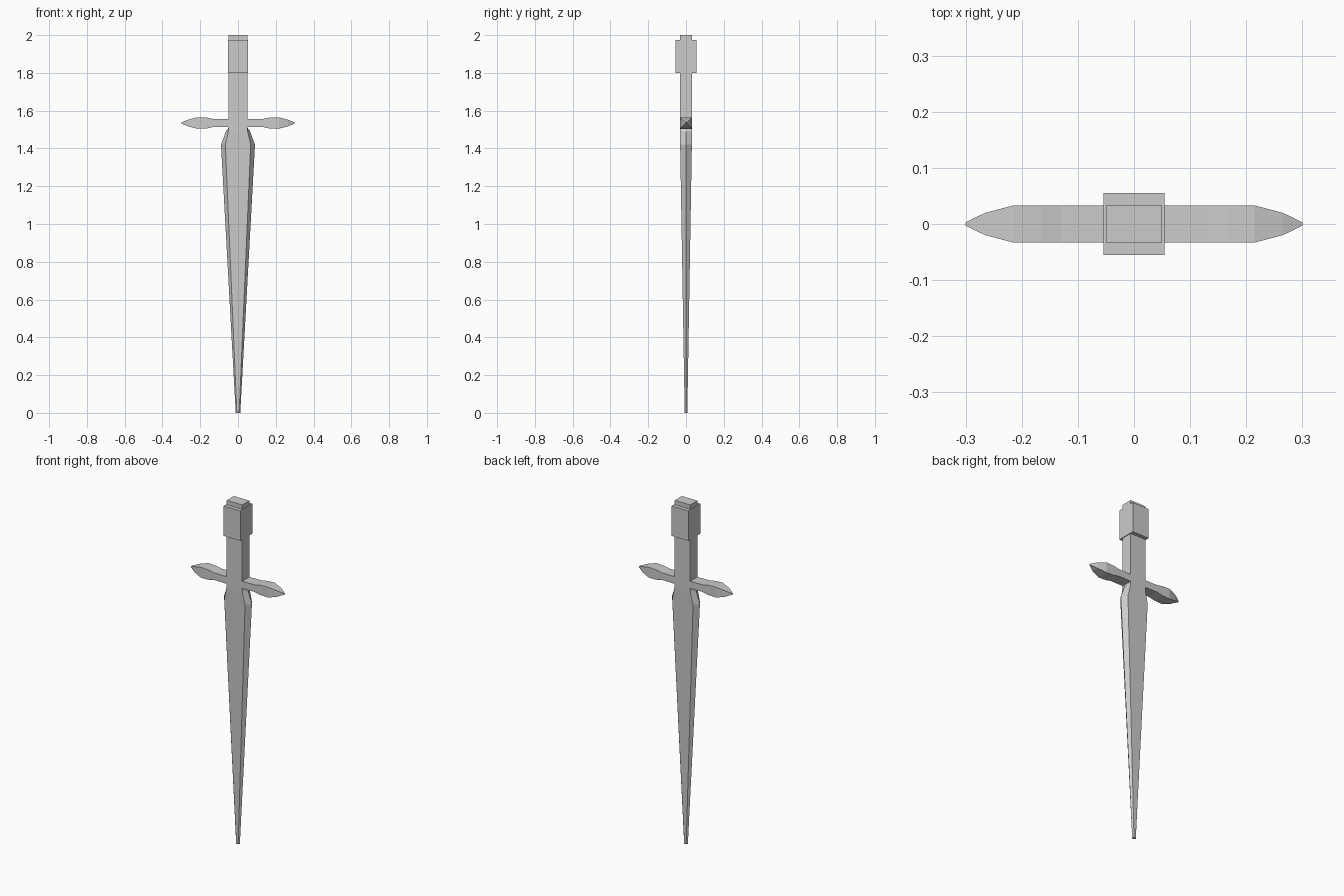
import bpy
import bmesh

cube = bpy.data.objects.get("Cube")
if cube:
    bpy.data.objects.remove(cube, do_unlink=True)

steel = bpy.data.materials.new("pale_grey")
steel.use_nodes = True
grey = (0.6, 0.6, 0.6, 1)
steel.diffuse_color = grey
steel.node_tree.nodes["Principled BSDF"].inputs["Base Color"].default_value = grey


def loft(name, rings):
    """Skin a closed solid through matching rings of points."""
    bm = bmesh.new()
    loops = [[bm.verts.new(p) for p in ring] for ring in rings]
    for a, b in zip(loops, loops[1:]):
        for i in range(len(a)):
            j = (i + 1) % len(a)
            bm.faces.new((a[i], a[j], b[j], b[i]))
    bm.faces.new(loops[0])
    bm.faces.new(loops[-1])
    bmesh.ops.recalc_face_normals(bm, faces=bm.faces)
    mesh = bpy.data.meshes.new(name)
    bm.to_mesh(mesh)
    bm.free()
    mesh.materials.append(steel)
    obj = bpy.data.objects.new(name, mesh)
    bpy.context.collection.objects.link(obj)
    return obj


def hexagon(z, flat, edge, y):
    return [(-flat, -y, z), (flat, -y, z), (edge, 0, z),
            (flat, y, z), (-flat, y, z), (-edge, 0, z)]


def rect(z, x, y):
    return [(-x, -y, z), (x, -y, z), (x, y, z), (-x, y, z)]


# Blade: flat faces with bevelled edges, drawn in at the shoulder
loft("blade", [hexagon(*s) for s in (
    (0, 0.006, 0.012, 0.007),
    (1.42, 0.067, 0.09, 0.031),
    (1.49, 0.051, 0.064, 0.033),
    (1.51, 0.05, 0.05, 0.033))])

# Grip, pommel block and end cap
loft("grip", [rect(1.51, 0.05, 0.033), rect(1.8, 0.05, 0.033)])
loft("pommel", [rect(1.8, 0.054, 0.055), rect(1.975, 0.054, 0.055)])
loft("pommel_cap", [rect(1.975, 0.05, 0.033), rect(2, 0.05, 0.033)])

# Guard arms: slim at the grip, swelling, then tapering to a point
arm = ((0.05, 1.513, 1.555, 0.033), (0.13, 1.514, 1.556, 0.033),
       (0.165, 1.506, 1.563, 0.033), (0.215, 1.504, 1.565, 0.033),
       (0.265, 1.517, 1.552, 0.02), (0.3, 1.532, 1.538, 0.003))
for side, s in (("left", 1), ("right", -1)):
    loft("guard_arm_" + side, [
        [(s * x, -y, low), (s * x, y, low), (s * x, y, high), (s * x, -y, high)]
        for x, low, high, y in arm])
